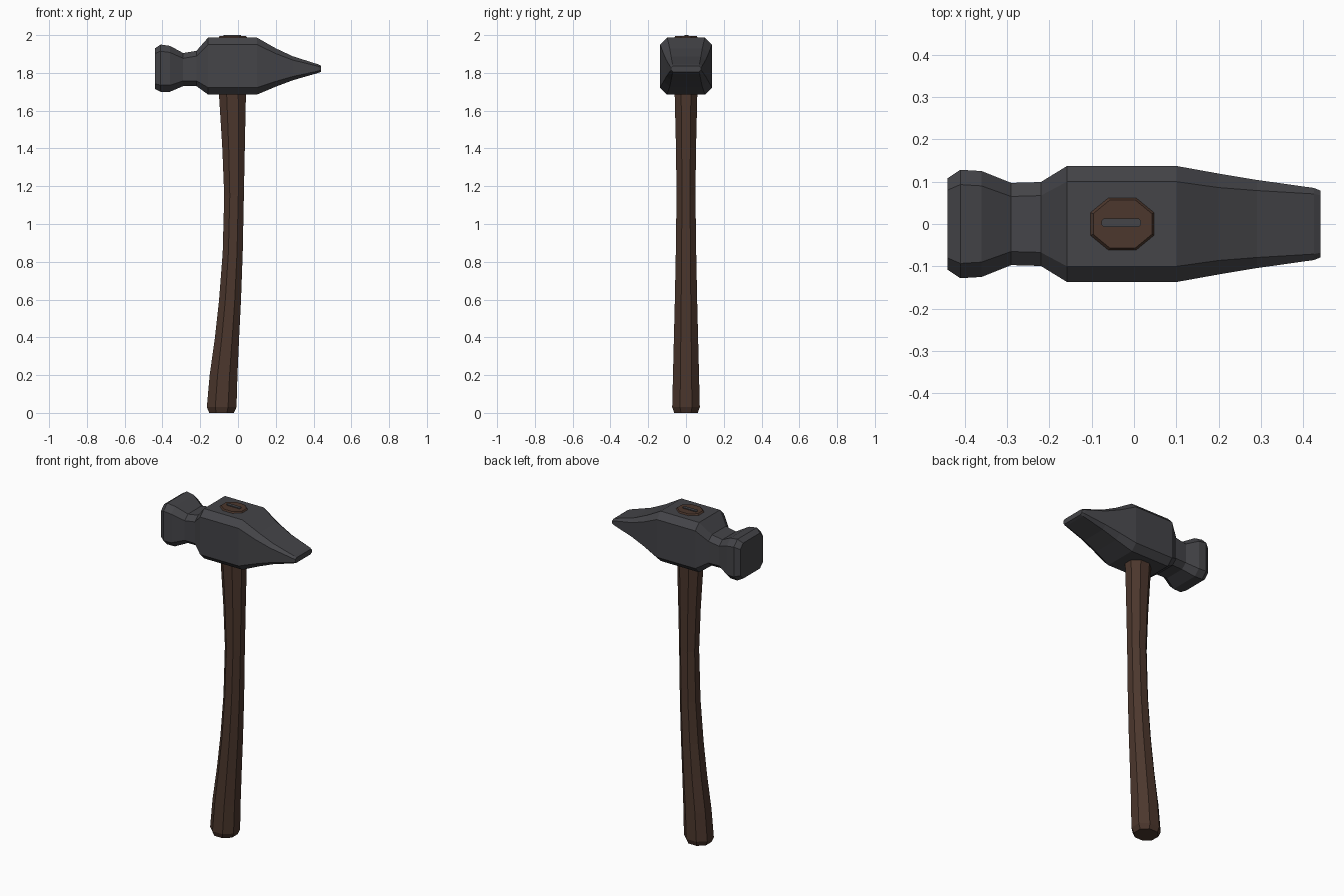
import bpy, bmesh

cube = bpy.data.objects.get("Cube")
if cube:
    bpy.data.objects.remove(cube, do_unlink=True)


def material(name, colour):
    m = bpy.data.materials.new(name)
    m.use_nodes = True
    m.diffuse_color = (*colour, 1)
    bsdf = next(n for n in m.node_tree.nodes if n.type == 'BSDF_PRINCIPLED')
    bsdf.inputs["Base Color"].default_value = (*colour, 1)
    return m


steel = material("dark_steel", (0.058, 0.058, 0.065))
wood = material("dark_wood", (0.072, 0.038, 0.026))


def octagon(a, b, ca, cb):
    """Rectangle of half sizes a, b with its corners cut by ca, cb."""
    return [(a, b - cb), (a - ca, b), (ca - a, b), (-a, b - cb),
            (-a, cb - b), (ca - a, -b), (a - ca, -b), (a, cb - b)]


def loft(name, rings, mat):
    """Skin a list of equal-sized point rings and cap both ends."""
    bm = bmesh.new()
    loops = [[bm.verts.new(p) for p in ring] for ring in rings]
    n = len(loops[0])
    for lo, hi in zip(loops, loops[1:]):
        for i in range(n):
            j = (i + 1) % n
            bm.faces.new((lo[i], lo[j], hi[j], hi[i]))
    bm.faces.new(loops[0][::-1])
    bm.faces.new(loops[-1])
    bmesh.ops.recalc_face_normals(bm, faces=bm.faces)
    mesh = bpy.data.meshes.new(name)
    bm.to_mesh(mesh)
    bm.free()
    mesh.materials.append(mat)
    obj = bpy.data.objects.new(name, mesh)
    bpy.context.collection.objects.link(obj)
    return obj


# Hammer head: x, half depth, bottom, top, corner cut in y, corner cut in z
head = [
    (-0.44, 0.108, 1.715, 1.93, 0.028, 0.028),
    (-0.41, 0.128, 1.70, 1.95, 0.035, 0.035),
    (-0.36, 0.125, 1.70, 1.943, 0.035, 0.035),
    (-0.29, 0.097, 1.73, 1.905, 0.032, 0.028),
    (-0.22, 0.099, 1.73, 1.917, 0.032, 0.028),
    (-0.158, 0.137, 1.685, 1.987, 0.037, 0.037),
    (0.10, 0.137, 1.685, 1.987, 0.037, 0.037),
    (0.20, 0.119, 1.727, 1.93, 0.033, 0.028),
    (0.29, 0.104, 1.761, 1.888, 0.025, 0.02),
    (0.425, 0.085, 1.80, 1.845, 0.014, 0.01),
    (0.44, 0.079, 1.806, 1.837, 0.011, 0.008),
]
rings = []
for x, half_y, low, high, cy, cz in head:
    mid = (low + high) / 2
    rings.append([(x, y, mid + z)
                  for y, z in octagon(half_y, (high - low) / 2, cy, cz)])
loft("hammer_head", rings, steel)

# Curved handle: z, left edge, right edge, half depth
handle = [
    (0.0, -0.152, -0.022, 0.062),
    (0.03, -0.165, -0.008, 0.073),
    (0.2, -0.150, -0.003, 0.069),
    (0.4, -0.122, 0.006, 0.064),
    (0.6, -0.100, 0.016, 0.059),
    (0.85, -0.081, 0.025, 0.054),
    (1.15, -0.073, 0.031, 0.050),
    (1.4, -0.083, 0.036, 0.053),
    (1.69, -0.101, 0.042, 0.060),
    (1.985, -0.105, 0.049, 0.063),
    (1.995, -0.096, 0.042, 0.057),
]
rings = []
for z, x0, x1, half_y in handle:
    cx, half_x = (x0 + x1) / 2, (x1 - x0) / 2
    rings.append([(cx + x, y, z) for x, y in
                  octagon(half_x, half_y, half_x * 0.57, half_y * 0.57)])
loft("handle", rings, wood)

# Steel wedge set in the top of the handle
loft("wedge", [[(-0.03 + x, 0.003 + y, z) for x, y in octagon(0.047, 0.01, 0.006, 0.006)]
               for z in (1.98, 2.0)], steel)
